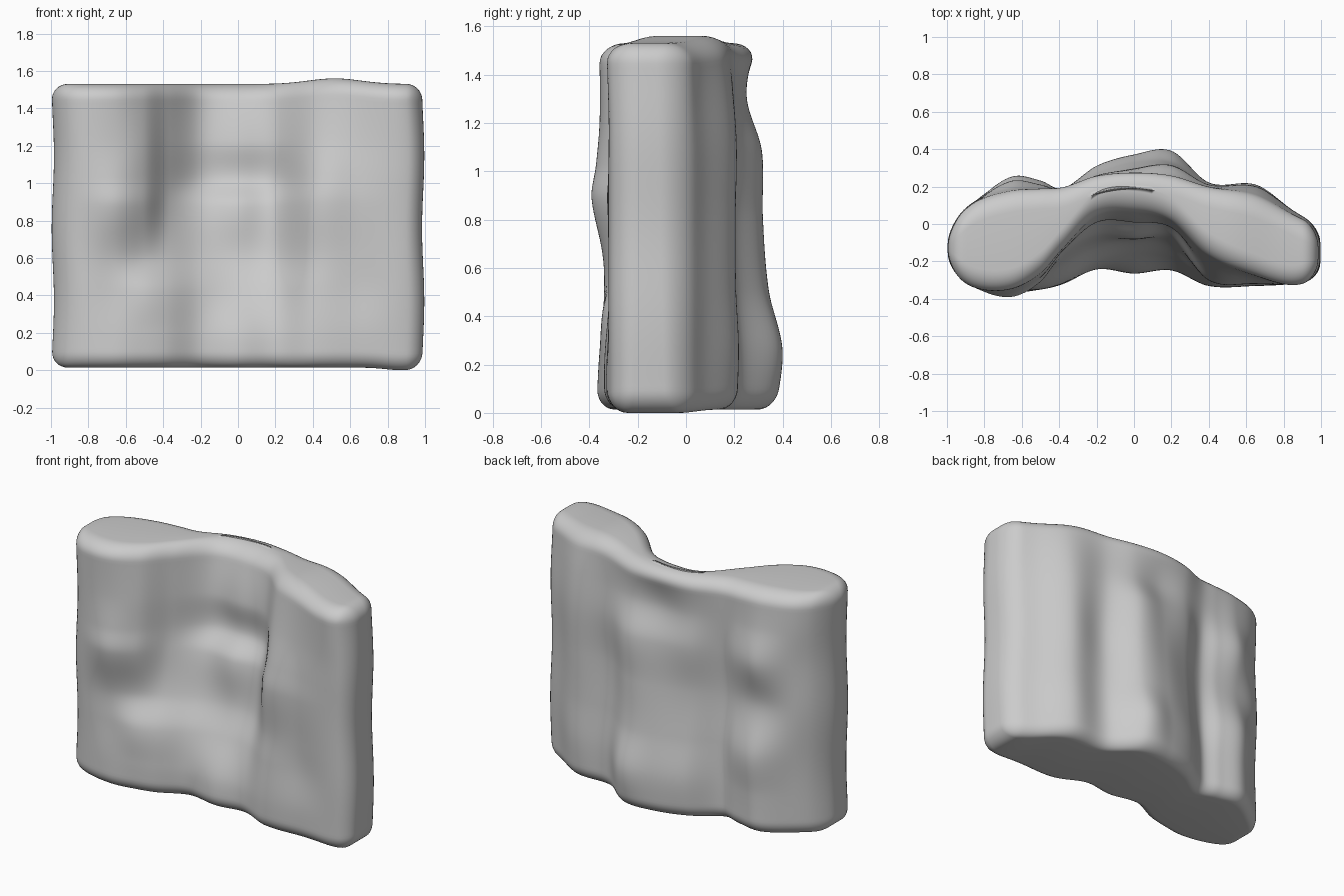
import bpy, bmesh, math

if "Cube" in bpy.data.objects:
    bpy.data.objects.remove(bpy.data.objects["Cube"])

# Relief depths (y) of both faces, sampled at these x columns and z rows
XS = [-1, -.85, -.66, -.5, -.38, -.2, 0, .2, .4, .65, .85, 1]
ZF = [0, .2, .42, .6, .88, 1.02, 1.22, 1.54]
FRONT = [
    [-.24, -.33, -.37, -.35, -.32, -.24, -.27, -.25, -.33, -.33, -.32, -.29],
    [-.24, -.33, -.36, -.35, -.32, -.24, -.25, -.24, -.33, -.33, -.32, -.29],
    [-.24, -.33, -.34, -.34, -.30, -.20, -.16, -.18, -.31, -.31, -.32, -.29],
    [-.24, -.33, -.33, -.27, -.21, -.12, -.09, -.11, -.29, -.31, -.32, -.29],
    [-.24, -.34, -.39, -.31, -.16, -.06, -.07, -.07, -.30, -.32, -.32, -.29],
    [-.24, -.34, -.37, -.29, -.14, .01, .02, -.01, -.27, -.31, -.32, -.29],
    [-.24, -.34, -.35, -.28, -.14, .01, .01, -.02, -.22, -.29, -.32, -.29],
    [-.24, -.34, -.35, -.26, -.13, .06, .09, .03, -.15, -.27, -.33, -.29],
]
ZB = [0, .25, .5, .8, 1.08, 1.3, 1.54]
BACK = [
    [-.02, .12, .24, .22, .19, .30, .36, .36, .22, .20, .07, -.02],
    [-.02, .12, .24, .22, .19, .31, .37, .39, .22, .21, .07, -.02],
    [-.02, .12, .25, .23, .18, .27, .33, .33, .20, .20, .07, -.02],
    [-.02, .12, .18, .18, .16, .24, .30, .31, .19, .20, .07, -.02],
    [-.02, .12, .23, .21, .18, .26, .29, .31, .21, .20, .07, -.02],
    [-.02, .12, .19, .19, .19, .24, .24, .25, .20, .18, .06, -.02],
    [-.02, .11, .17, .19, .20, .27, .30, .27, .20, .14, .05, -.02],
]
RADIUS = .085
NX, NZ = 110, 84


def spline(keys, vals, t):
    """Smooth curve through the values (non-uniform Hermite)."""
    t = min(max(t, keys[0]), keys[-1])
    n = len(keys)
    i = max(k for k in range(n - 1) if keys[k] <= t)

    def slope(k):
        a, b = max(k - 1, 0), min(k + 1, n - 1)
        return (vals[b] - vals[a]) / (keys[b] - keys[a])
    h = keys[i + 1] - keys[i]
    s = (t - keys[i]) / h
    return ((1 + 2 * s) * (1 - s) ** 2 * vals[i] + s * (1 - s) ** 2 * h * slope(i)
            + s * s * (3 - 2 * s) * vals[i + 1] + s * s * (s - 1) * h * slope(i + 1))


def relief(zs, table, x, z):
    return spline(zs, [spline(XS, row, x) for row in table], z)


def edge_steps(size, n):
    """Positions along a side, packed tightly in the rounded border."""
    k = 8
    arc = [RADIUS * (1 - math.sin(math.pi / 2 * (1 - i / k))) for i in range(k)]
    mid = [RADIUS + (size - 2 * RADIUS) * i / (n - 2 * k) for i in range(n - 2 * k + 1)]
    return arc + mid + [size - a for a in reversed(arc)]


def border(v, size):
    """Signed border penetration, -1..1 (0 inside the flat area)."""
    if v < RADIUS:
        return (v - RADIUS) / RADIUS
    return max(0, (v - size + RADIUS) / RADIUS)


def wall_point(u, w, W, H, side):
    qx, qz = border(u, W), border(w, H)
    q = max(abs(qx), abs(qz))
    # round the corners of the outline
    if qx and qz:
        f = q / math.hypot(qx, qz)
        u += qx * (f - 1) * RADIUS
        w += qz * (f - 1) * RADIUS
    x, z = u - W / 2, w
    zs, table = (ZF, FRONT) if side < 0 else (ZB, BACK)
    y = relief(zs, table, x, z)
    t = w / H
    y -= side * (.075 + .035 * t) * (1 - math.sqrt(max(0, 1 - q * q)))
    # uneven top, bottom and end outlines
    z += t * .03 * math.exp(-((x - .52) / .2) ** 2)
    z -= (1 - t) * .014 * math.exp(-((x - .88) / .12) ** 2)
    x += .006 * math.sin(8 * z + 5) * abs(x)
    return x, y, z + .014 * (1 - t)


W, H = 1.98, 1.53
us, ws = edge_steps(W, NX), edge_steps(H, NZ)
bm = bmesh.new()
grids = []
for side in (-1, 1):
    g = [[bm.verts.new(wall_point(u, w, W, H, side)) for u in us] for w in ws]
    grids.append(g)
    for j in range(len(ws) - 1):
        for i in range(len(us) - 1):
            bm.faces.new((g[j][i], g[j][i + 1], g[j + 1][i + 1], g[j + 1][i]))


# Rim joining the front and back faces
def rim(g):
    return (g[0][:-1] + [r[-1] for r in g[:-1]]
            + g[-1][:0:-1] + [r[0] for r in g[:0:-1]])


fr, bk = rim(grids[0]), rim(grids[1])
for i in range(len(fr)):
    k = (i + 1) % len(fr)
    bm.faces.new((fr[i], fr[k], bk[k], bk[i]))
bmesh.ops.recalc_face_normals(bm, faces=bm.faces)
for f in bm.faces:
    f.smooth = True

mesh = bpy.data.meshes.new("curved_rock_wall")
bm.to_mesh(mesh)
bm.free()
wall = bpy.data.objects.new("curved_rock_wall", mesh)
bpy.context.collection.objects.link(wall)
